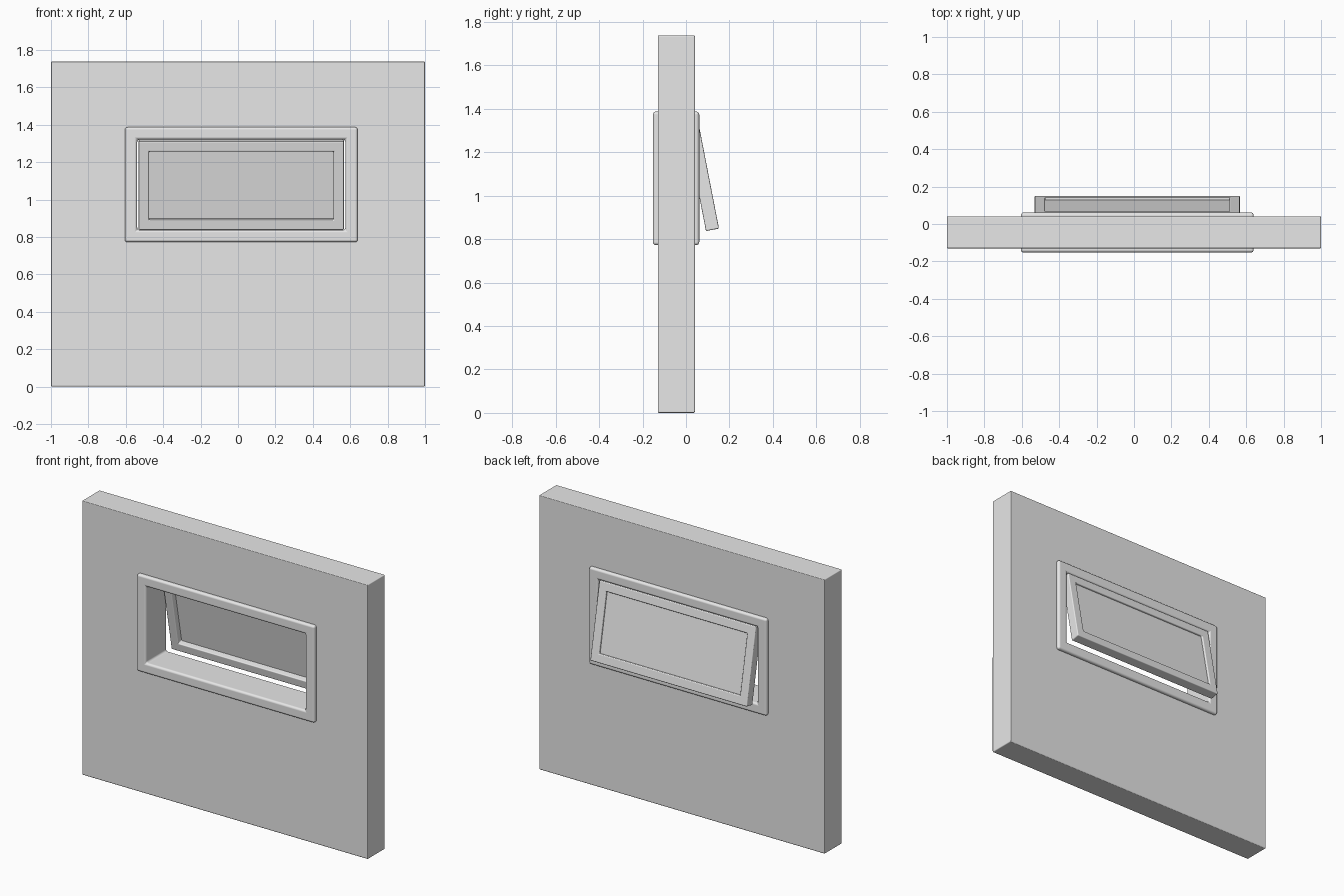
import bpy
import bmesh
import math

cube = bpy.data.objects.get("Cube")
if cube:
    bpy.data.objects.remove(cube, do_unlink=True)

grey = bpy.data.materials.new("plain_grey")
grey.use_nodes = True
grey.diffuse_color = (0.8, 0.8, 0.8, 1)
grey.node_tree.nodes["Principled BSDF"].inputs["Base Color"].default_value = (0.8, 0.8, 0.8, 1)


def corners(bm, rect, y):
    """Four vertices of a rectangle (x0, x1, z0, z1) at depth y."""
    x0, x1, z0, z1 = rect
    return [bm.verts.new((x, y, z)) for x, z in ((x0, z0), (x1, z0), (x1, z1), (x0, z1))]


def inset(rect, d):
    x0, x1, z0, z1 = rect
    return (x0 + d, x1 - d, z0 + d, z1 - d)


def panel(name, outer, y0, y1, hole=None, bevel=0.0, segments=3):
    """Upright slab, with an optional rectangular opening and rounded edges."""
    bm = bmesh.new()
    front, back = corners(bm, outer, y0), corners(bm, outer, y1)
    if hole:
        hole_front, hole_back = corners(bm, hole, y0), corners(bm, hole, y1)
        loops = [front, back, hole_back, hole_front]
        for a, b in zip(loops, loops[1:] + loops[:1]):
            for i in range(4):
                j = (i + 1) % 4
                bm.faces.new((a[i], a[j], b[j], b[i]))
    else:
        bm.faces.new(front)
        bm.faces.new(back)
        for i in range(4):
            j = (i + 1) % 4
            bm.faces.new((front[i], front[j], back[j], back[i]))
    bmesh.ops.recalc_face_normals(bm, faces=bm.faces)
    mesh = bpy.data.meshes.new(name)
    bm.to_mesh(mesh)
    bm.free()
    mesh.materials.append(grey)
    obj = bpy.data.objects.new(name, mesh)
    bpy.context.collection.objects.link(obj)
    if bevel:
        mod = obj.modifiers.new("rounded_edges", "BEVEL")
        mod.width = bevel
        mod.segments = segments
        mod.limit_method = "ANGLE"
        mod.harden_normals = True
        for poly in mesh.polygons:
            poly.use_smooth = True
    return obj


# Wall with its opening hidden inside the frame
frame_rect = (-0.605, 0.64, 0.772, 1.387)
panel("wall", (-1, 1, 0, 1.738), -0.13, 0.041, inset(frame_rect, 0.03), 0.006)

# Fixed frame, proud of the wall on both sides
panel("window_frame", frame_rect, -0.152, 0.061, inset(frame_rect, 0.066), 0.014, 4)

# Sash hung from its top edge, swung outward at the bottom
sash_rect = (-0.531, 0.566, 0, 0.482)
opening = inset(sash_rect, 0.055)
sash = panel("sash", sash_rect, 0, 0.061, opening, 0.006)
pane = panel("glass_pane", inset(opening, -0.01), 0.035, 0.048)
for part in (sash, pane):
    part.location = (0, 0.092, 0.837)
    part.rotation_euler.x = math.radians(11)
